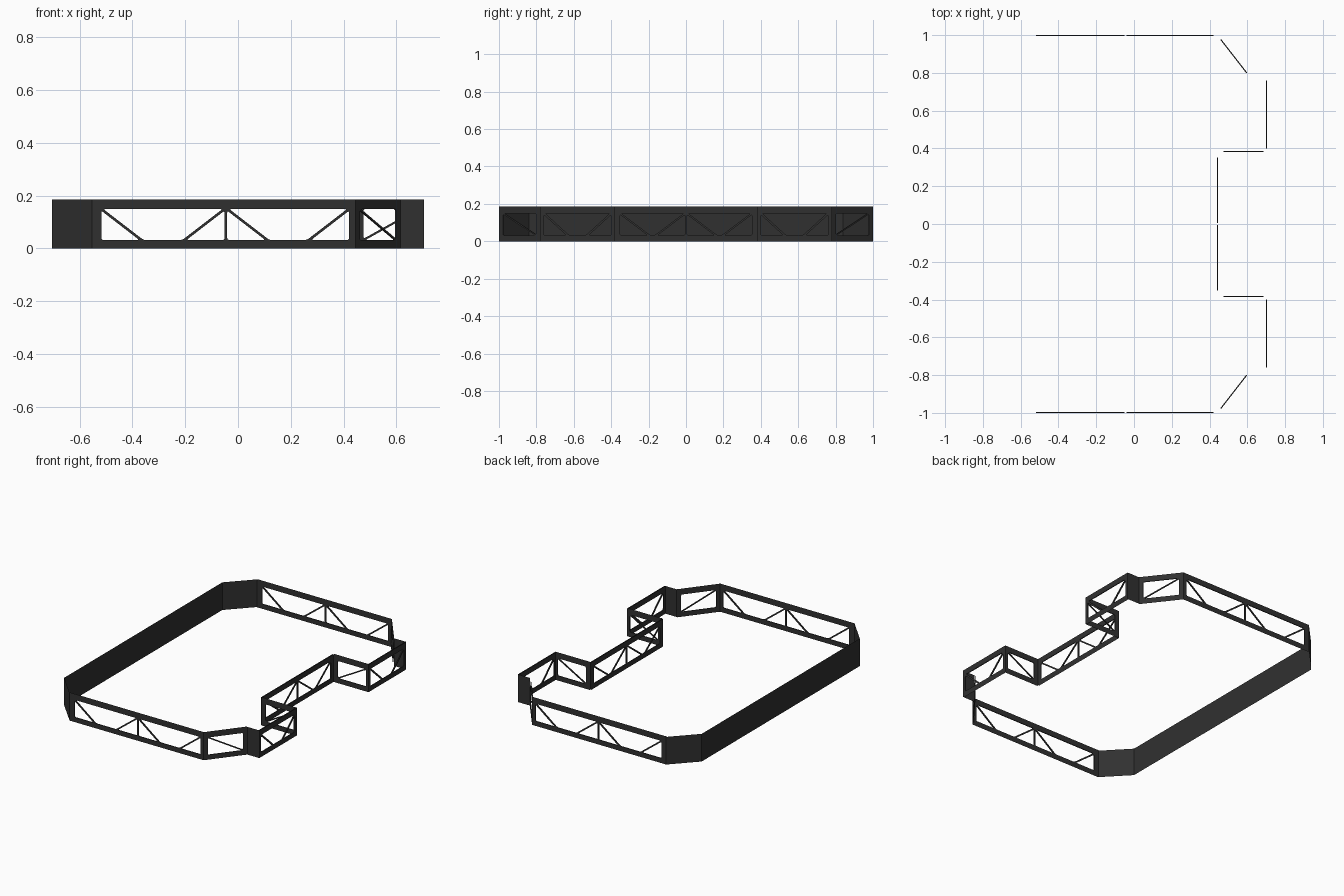
import bpy, bmesh
from mathutils import Vector, Matrix

if "Cube" in bpy.data.objects:
    bpy.data.objects.remove(bpy.data.objects["Cube"])

H = 0.186             # wall height
T = 0.006             # sheet thickness
Z0, Z1 = 0.032, 0.149  # window bottom and top
BAR = 0.016           # horizontal width of a brace
mat = bpy.data.materials.new("charcoal")
mat.diffuse_color = (0.03, 0.03, 0.03, 1)
mat.use_nodes = True
mat.node_tree.nodes["Principled BSDF"].inputs["Base Color"].default_value = mat.diffuse_color


def rounded(pts, cut=0.009, n=4):
    """Round every corner with a short quadratic curve."""
    out = []
    pts = [Vector(p) for p in pts]
    for i, p in enumerate(pts):
        a = p + (pts[i - 1] - p).normalized() * cut
        b = p + (pts[(i + 1) % len(pts)] - p).normalized() * cut
        for k in range(n + 1):
            t = k / n
            out.append(a * (1 - t) ** 2 + p * 2 * t * (1 - t) + b * t * t)
    return out


def v_bay(u0, u1, run):
    """Trapezoid window flanked by two braced triangles."""
    h, s = BAR / 2, BAR / 2 * (Z1 - Z0) / run
    return [
        [(u0 + h, Z1), (u1 - h, Z1), (u1 - run - h, Z0), (u0 + run + h, Z0)],
        [(u0, Z0), (u0 + run - h, Z0), (u0, Z1 - s)],
        [(u1, Z0), (u1 - run + h, Z0), (u1, Z1 - s)],
    ]


def diagonal_bay(u0, u1):
    """Rectangular window with one diagonal brace."""
    h, s = BAR / 2, BAR / 2 * (Z1 - Z0) / (u1 - u0)
    return [
        [(u0, Z0), (u1 - h, Z0), (u0, Z1 - s)],
        [(u0 + h, Z1), (u1, Z1), (u1, Z0 + s)],
    ]


def finish(name, mesh, mirrored):
    ob = bpy.data.objects.new(name, mesh)
    bpy.context.collection.objects.link(ob)
    mesh.materials.clear()
    mesh.materials.append(mat)
    if mirrored:
        m = ob.modifiers.new("mirror", 'MIRROR')
        m.use_axis = (False, True, False)
        m.use_clip = False
        m.use_mirror_merge = False


def solid_wall(name, p, q, mirrored=True):
    me = bpy.data.meshes.new(name)
    me.from_pydata([(*p, 0), (*q, 0), (*q, H), (*p, H)], [], [(3, 2, 1, 0)])
    finish(name, me, mirrored)


def truss_wall(name, p, q, holes, mirrored=True):
    p, q = Vector((*p, 0)), Vector((*q, 0))
    L, d = (q - p).length, (q - p).normalized()
    cu = bpy.data.curves.new(name, 'CURVE')
    cu.dimensions, cu.fill_mode, cu.extrude = '2D', 'BOTH', T / 2
    loops = [[Vector(c) for c in ((0, 0), (L, 0), (L, H), (0, H))]]
    loops += [rounded(h) for h in holes]
    for loop in loops:
        sp = cu.splines.new('POLY')
        sp.points.add(len(loop) - 1)
        for pt, c in zip(sp.points, loop):
            pt.co = (c.x, c.y, 0, 1)
        sp.use_cyclic_u = True
    tmp = bpy.data.objects.new("tmp", cu)
    bpy.context.collection.objects.link(tmp)
    bpy.context.view_layer.update()
    dg = bpy.context.evaluated_depsgraph_get()
    me = bpy.data.meshes.new_from_object(tmp.evaluated_get(dg))
    bpy.data.objects.remove(tmp)
    bm = bmesh.new()
    bm.from_mesh(me)
    bmesh.ops.remove_doubles(bm, verts=bm.verts, dist=1e-5)
    bmesh.ops.recalc_face_normals(bm, faces=bm.faces)

    # leave the outer rim open, keep the window rims
    def outer(f):
        c = f.calc_center_median()
        return abs(f.normal.z) < 0.5 and (min(c.x, L - c.x) < 1e-3 or min(c.y, H - c.y) < 1e-3)
    bmesh.ops.delete(bm, geom=[f for f in bm.faces if outer(f)], context='FACES_ONLY')
    up = Vector((0, 0, 1))
    n = d.cross(up)       # points to the inside
    o = p + n * T / 2
    bm.transform(Matrix((
        (d.x, up.x, n.x, o.x), (d.y, up.y, n.y, o.y),
        (d.z, up.z, n.z, o.z), (0, 0, 0, 1))))
    bm.to_mesh(me)
    bm.free()
    me.name = name
    finish(name, me, mirrored)


# plan outline of the back half, clockwise from above
A, B, C, D = (-0.705, 0.84), (-0.553, 1), (0.445, 1), (0.616, 0.78)
E, F, G = (0.705, 0.78), (0.705, 0.38), (0.445, 0.38)

# plain walls
solid_wall("left_wall", (A[0], -A[1]), A, False)
solid_wall("left_corner_walls", A, B)
solid_wall("shoulder_walls", D, E)

# long side walls: two bays each
truss_wall("long_side_walls", B, C,
           v_bay(0.035, 0.502, 0.152) + v_bay(0.512, 0.974, 0.152))
# angled corner walls and notch returns: one diagonal each
truss_wall("angled_corner_walls", C, D, diagonal_bay(0.027, 0.252))
truss_wall("right_walls", E, F, v_bay(0.02, 0.38, 0.128))
truss_wall("notch_side_walls", F, G, diagonal_bay(0.02, 0.23))
# notch back wall: two bays
truss_wall("notch_back_wall", G, (G[0], -G[1]),
           v_bay(0.027, 0.375, 0.155) + v_bay(0.385, 0.733, 0.155), False)
